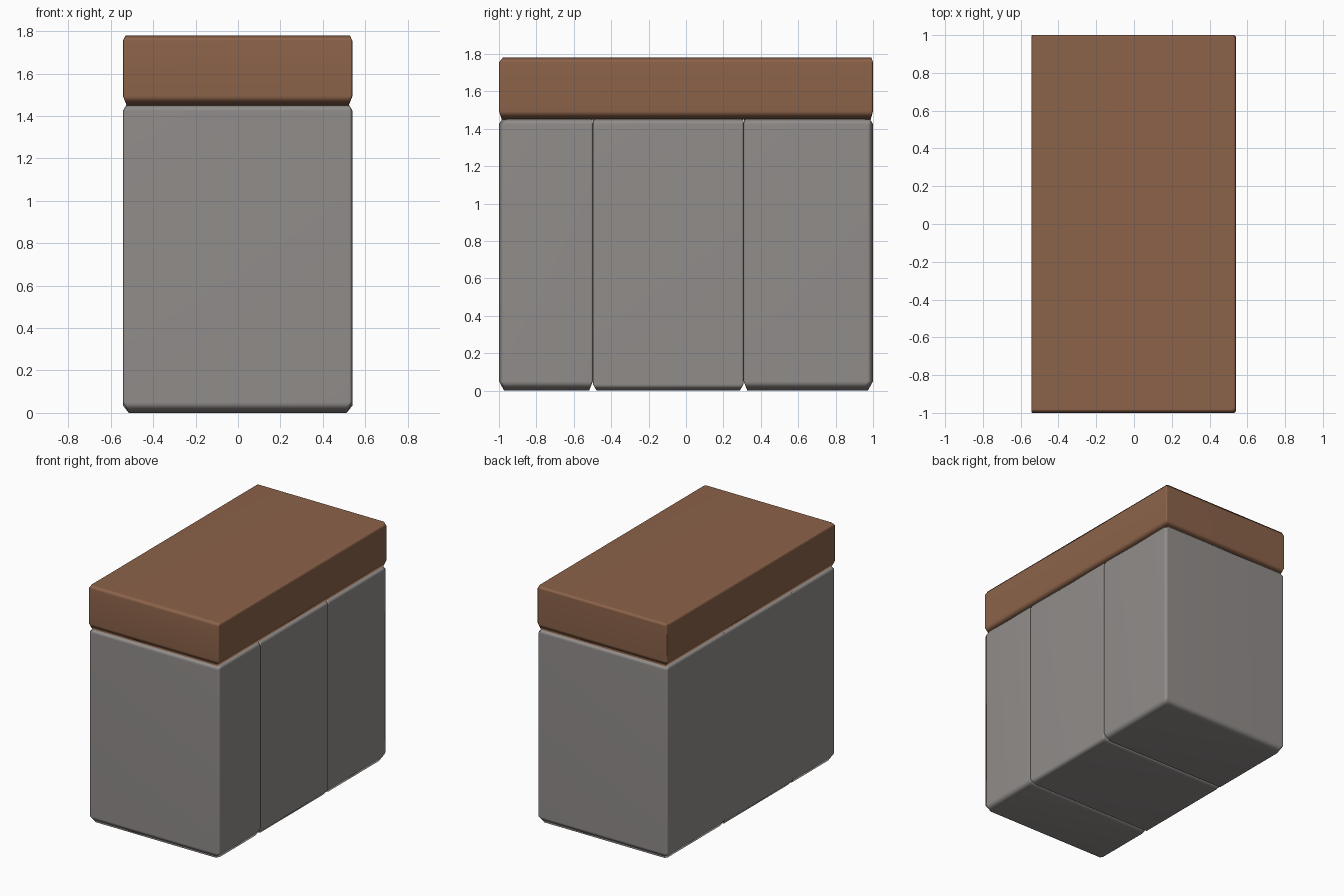
import bpy, bmesh

if "Cube" in bpy.data.objects:
    bpy.data.objects.remove(bpy.data.objects["Cube"])

def material(name, rgb):
    m = bpy.data.materials.new(name)
    m.diffuse_color = (*rgb, 1)
    m.use_nodes = True
    m.node_tree.nodes["Principled BSDF"].inputs["Base Color"].default_value = m.diffuse_color
    return m

stone = material("grey stone", (0.285, 0.267, 0.258))
wood = material("brown top", (0.262, 0.124, 0.068))

def block(name, mat, x0, x1, y0, y1, levels, front, back):
    """Stack of chamfered rectangles.
    levels: (z, x inset, front inset, back inset)
    front / back: (left, right) vertical corner chamfers as (dx, dy)"""
    bm = bmesh.new()
    rings = []
    (fl, fr), (bl, br) = front, back
    for z, ix, fi, bi in levels:
        a, b, c, d = x0 + ix, x1 - ix, y0 + fi, y1 - bi
        pts = [(a + fl[0], c), (b - fr[0], c), (b, c + fr[1]), (b, d - br[1]),
               (b - br[0], d), (a + bl[0], d), (a, d - bl[1]), (a, c + fl[1])]
        rings.append([bm.verts.new((x, y, z)) for x, y in pts])
    for lo, hi in zip(rings, rings[1:]):
        for i in range(8):
            j = (i + 1) % 8
            bm.faces.new((lo[i], lo[j], hi[j], hi[i]))
    bm.faces.new(rings[0][::-1])
    bm.faces.new(rings[-1])
    me = bpy.data.meshes.new(name)
    bm.to_mesh(me)
    bm.free()
    me.materials.append(mat)
    ob = bpy.data.objects.new(name, me)
    bpy.context.collection.objects.link(ob)
    # Slightly softened chamfers with large faces kept flat
    for p in me.polygons:
        p.use_smooth = True
    w = ob.modifiers.new("weighted", 'WEIGHTED_NORMAL')
    w.keep_sharp = True
    return ob

# Three stone blocks side by side along the depth
outer = ((0.012, 0.02), (0.015, 0.03))
seam = ((0.012, 0.002), (0.015, 0.009))
cuts = [-1.0, -0.498, 0.308, 1.0]
names = ["front_stone", "middle_stone", "back_stone"]
for i, name in enumerate(names):
    f_out, b_out = i == 0, i == 2
    f, b = (0.028 if f_out else 0.02), (0.028 if b_out else 0.02)
    tf, tb = (0.018 if f_out else 0.003), (0.018 if b_out else 0.003)
    levels = [(0, 0.028, f, b),
              (0.05 if f_out or b_out else 0.035, 0, 0, 0),
              (1.425, 0, 0, 0),
              (1.455, 0.018, tf, tb)]
    block(name, stone, -0.543, 0.54, cuts[i], cuts[i + 1], levels,
          outer if f_out else seam, outer if b_out else seam)

# Thick brown slab on top, tapered at its lower rim
corner = ((0.004, 0.004), (0.01, 0.01))
block("top_slab", wood, -0.543, 0.54, -1.0, 1.0,
      [(1.45, 0.018, 0.015, 0.012), (1.495, 0, 0, 0),
       (1.755, 0, 0, 0), (1.78, 0.012, 0.02, 0.008)], corner, corner)
